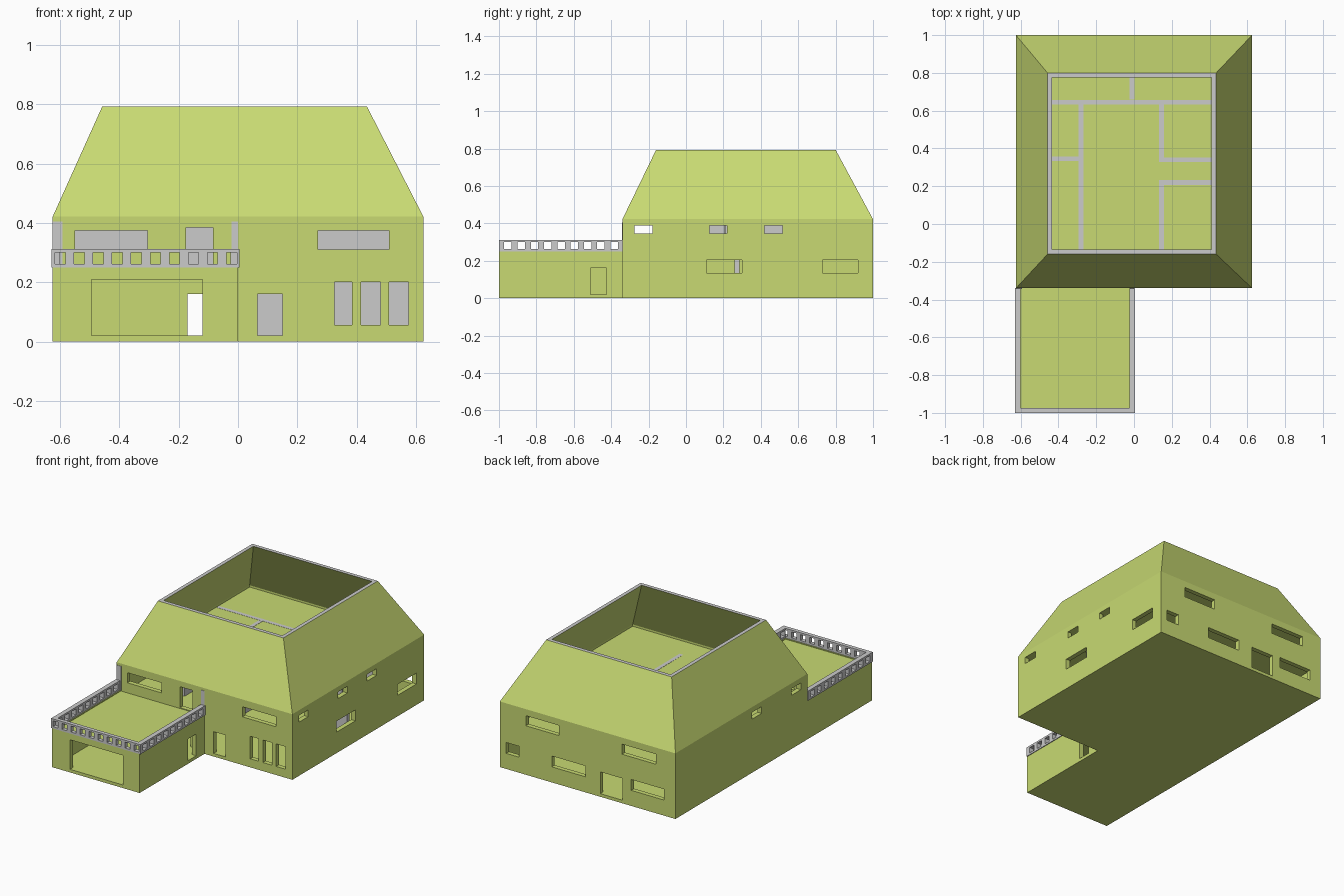
import bpy, bmesh
from mathutils import Vector

if "Cube" in bpy.data.objects:
    bpy.data.objects.remove(bpy.data.objects["Cube"])

green = bpy.data.materials.new("green_wall")
green.diffuse_color = (0.58, 0.70, 0.17, 1)
green.use_nodes = True
green.node_tree.nodes["Principled BSDF"].inputs["Base Color"].default_value = green.diffuse_color


def finish(name, bm, mat=None):
    bmesh.ops.recalc_face_normals(bm, faces=bm.faces[:])
    me = bpy.data.meshes.new(name)
    bm.to_mesh(me)
    bm.free()
    ob = bpy.data.objects.new(name, me)
    bpy.context.collection.objects.link(ob)
    if mat:
        me.materials.append(mat)
    return ob


def panel(name, axis, pos, thick, u0, u1, z0, z1, holes=(), mat=green):
    """Flat wall running along an axis, with rectangular openings (u0, u1, z0, z1)."""
    us = sorted({u0, u1, *[v for h in holes for v in h[:2]]})
    zs = sorted({z0, z1, *[v for h in holes for v in h[2:]]})
    bm = bmesh.new()
    verts = {}

    def vert(u, z):
        if (u, z) not in verts:
            verts[u, z] = bm.verts.new((u, pos, z) if axis == 'x' else (pos, u, z))
        return verts[u, z]

    for a, b in zip(us, us[1:]):
        for c, d in zip(zs, zs[1:]):
            mu, mz = (a + b) / 2, (c + d) / 2
            if any(h[0] < mu < h[1] and h[2] < mz < h[3] for h in holes):
                continue
            bm.faces.new([vert(a, c), vert(b, c), vert(b, d), vert(a, d)])
    new = bmesh.ops.extrude_face_region(bm, geom=bm.faces[:])['geom']
    shift = Vector((0, thick, 0)) if axis == 'x' else Vector((thick, 0, 0))
    bmesh.ops.translate(bm, vec=shift, verts=[g for g in new if isinstance(g, bmesh.types.BMVert)])
    return finish(name, bm, mat)


def slab(name, x0, x1, y0, y1, z0, z1):
    return panel(name, 'x', y0, y1 - y0, x0, x1, z0, z1)


T = 0.03      # outer wall thickness
W = 0.625     # half width of the house
F = -0.34     # front of the main block
H = 0.41      # top of the walls

# Outer walls with doors and windows
panel("front_wall", 'x', F, T, -W, W, 0, H, [
    (-0.55, -0.305, 0.31, 0.375), (-0.175, -0.085, 0.25, 0.385), (0.27, 0.51, 0.31, 0.375),
    (-0.171, -0.10, 0.02, 0.16), (0.065, 0.15, 0.02, 0.16),
    (0.325, 0.385, 0.055, 0.20), (0.415, 0.48, 0.055, 0.20), (0.51, 0.575, 0.055, 0.20)])
panel("back_wall", 'x', 1, -T, -W, W, 0, H, [
    (-0.485, -0.245, 0.315, 0.38), (0.205, 0.44, 0.315, 0.38),
    (-0.545, -0.31, 0.10, 0.17), (-0.25, -0.09, 0.02, 0.16),
    (0.015, 0.255, 0.10, 0.17), (0.49, 0.58, 0.10, 0.17)])
upper = [(y, y + 0.095, 0.345, 0.388) for y in (-0.275, 0.125)]
panel("right_wall", 'y', W, -T, F + T, 1 - T, 0, H, upper + [
    (0.42, 0.515, 0.345, 0.388), (0.11, 0.30, 0.135, 0.205), (0.73, 0.92, 0.135, 0.205)])
panel("left_wall", 'y', -W, T, F + T, 1 - T, 0, H, upper)

# Garage wing
panel("garage_front", 'x', -1, T, -W, 0, 0, 0.25, [(-0.495, -0.12, 0.02, 0.21)])
panel("garage_left_wall", 'y', -W, T, -1 + T, F, 0, 0.25)
panel("garage_right_wall", 'y', 0, -T, -1 + T, F, 0, 0.25, [(-0.51, -0.425, 0.02, 0.16)])

# Floors
slab("ground_floor", -W + T, W - T, F + T, 1 - T, 0, 0.02)
slab("garage_floor", -W + T, -T, -1 + T, F, 0, 0.02)
slab("upper_floor", -W + T, W - T, F + T, 1 - T, 0.21, 0.23)
slab("balcony_floor", -W + T, -T, -1 + T, F, 0.225, 0.245)
slab("attic_floor", -W + T, W - T, F + T, 1 - T, 0.39, H)

# Grey partitions: tops show flush in the attic floor
P = 0.025
top = H + 0.001
for i, (axis, pos, a, b) in enumerate([
        ('x', 0.645, -0.595, 0.595), ('x', 0.345, -0.595, -0.293), ('x', 0.34, 0.133, 0.595),
        ('x', 0.22, 0.133, 0.595), ('y', -0.28, -0.16, 0.632), ('y', 0.145, -0.16, 0.207),
        ('y', 0.145, 0.353, 0.632), ('y', -0.01, 0.658, 0.97)]):
    panel(f"upper_partition_{i}", axis, pos - P / 2, P, a, b, 0.23, top, mat=None)
panel("lower_partition_back", 'x', 0.632, P, -0.595, 0.595, 0.02, 0.21, [(-0.18, -0.10, 0.02, 0.16)], mat=None)
panel("lower_partition_middle", 'x', 0.26, P, 0.03, 0.595, 0.02, 0.21, mat=None)

# Grey end strips where the balcony meets the house
for i, (a, b) in enumerate([(-W, -0.592), (-0.022, 0)]):
    panel(f"balcony_end_strip_{i}", 'x', F, -0.003, a, b, 0.25, 0.405, mat=None)

# Balcony railing with square holes
RZ0, RZ1, HZ = 0.25, 0.312, (0.262, 0.300)
front_holes = [(x, x + 0.035, *HZ) for x in [-0.617 + 0.0642 * i for i in range(10)]]
side_holes = [(y, y + 0.04, *HZ) for y in [-0.972 + 0.071 * i for i in range(9)]]
panel("railing_front", 'x', -1, 0.025, -0.63, 0.005, RZ0, RZ1, front_holes, None)
panel("railing_left", 'y', -0.63, 0.03, -0.975, F, RZ0, RZ1, side_holes, None)
panel("railing_right", 'y', 0.005, -0.03, -0.975, F, RZ0, RZ1, side_holes, None)

# Hollow sloped roof, open at the top: rings go up outside and down inside
rings = [(-W, W, F, 1, H), (-W, W, F, 1, 0.422), (-0.458, 0.435, -0.16, 0.80, 0.793),
         (-0.434, 0.411, -0.136, 0.776, 0.793), (-0.60, 0.60, -0.315, 0.975, 0.422),
         (-0.60, 0.60, -0.315, 0.975, H)]
bm = bmesh.new()
loops = [[bm.verts.new(c) for c in ((x0, y0, z), (x1, y0, z), (x1, y1, z), (x0, y1, z))]
         for x0, x1, y0, y1, z in rings]
rim = []
for i in range(6):
    a, b = loops[i], loops[(i + 1) % 6]
    for k in range(4):
        j = (k + 1) % 4
        f = bm.faces.new([a[k], a[j], b[j], b[k]])
        f.material_index = 1 if i == 2 else 0
roof = finish("roof", bm, green)
roof.data.materials.append(None)
